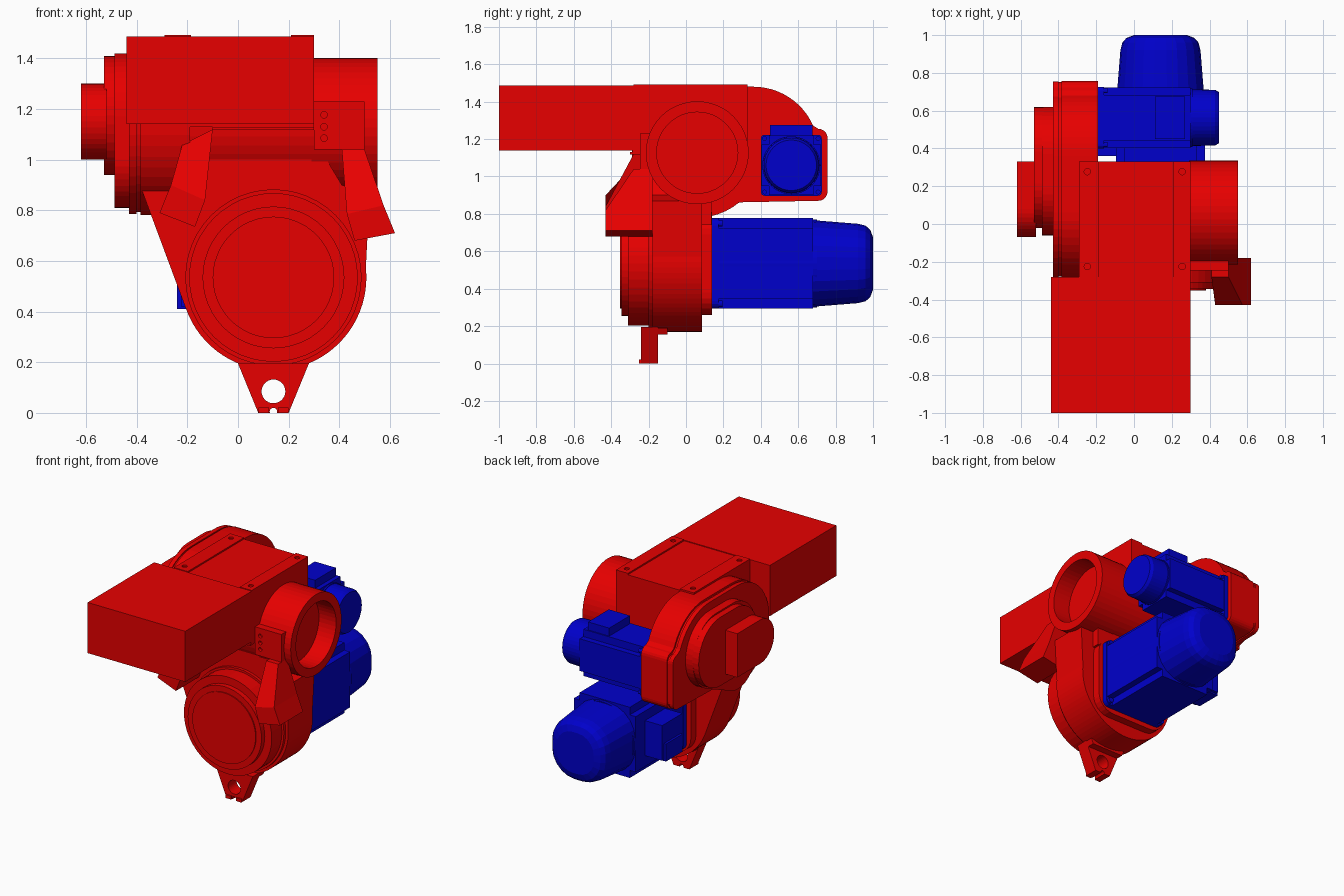
import bpy, bmesh
from math import sin, cos, radians

if "Cube" in bpy.data.objects:
    bpy.data.objects.remove(bpy.data.objects["Cube"])


def material(name, colour):
    m = bpy.data.materials.new(name)
    m.diffuse_color = colour
    m.use_nodes = True
    m.node_tree.nodes["Principled BSDF"].inputs["Base Color"].default_value = m.diffuse_color
    return m


RED = material("red_paint", (0.8, 0.0, 0.0, 1))
BLUE = material("blue_paint", (0.0, 0.0, 0.6, 1))


def loft(name, rings, mat=RED):
    """Closed solid skinned through rings with equal point counts."""
    bm = bmesh.new()
    vs = [[bm.verts.new(p) for p in r] for r in rings]
    n = len(vs[0])
    for a, b in zip(vs, vs[1:]):
        for i in range(n):
            bm.faces.new((a[i], a[(i + 1) % n], b[(i + 1) % n], b[i]))
    bm.faces.new(vs[0])
    bm.faces.new(vs[-1])
    bmesh.ops.recalc_face_normals(bm, faces=bm.faces)
    me = bpy.data.meshes.new(name)
    bm.to_mesh(me)
    bm.free()
    me.materials.append(mat)
    ob = bpy.data.objects.new(name, me)
    bpy.context.collection.objects.link(ob)
    return ob


def place(p, axis, d):
    return {"x": (d, p[0], p[1]), "y": (p[0], d, p[1]), "z": (p[0], p[1], d)}[axis]


def prism(name, pts, axis, a, b, mat=RED):
    return loft(name, [[place(p, axis, d) for p in pts] for d in (a, b)], mat)


def arc(cx, cy, r, a0, a1, n):
    return [(cx + r * cos(radians(a0 + (a1 - a0) * i / n)),
             cy + r * sin(radians(a0 + (a1 - a0) * i / n))) for i in range(n + 1)]


def cyl(name, cx, cy, r, axis, a, b, mat=RED, n=48):
    return prism(name, arc(cx, cy, r, 0, 360, n)[:-1], axis, a, b, mat)


def rrect(cx, cy, hw, hh, r, n=4):
    pts = []
    for sx, sy, a in ((1, 1, 0), (-1, 1, 90), (-1, -1, 180), (1, -1, 270)):
        pts += arc(cx + sx * (hw - r), cy + sy * (hh - r), r, a, a + 90, n)
    return pts


def box(name, x, y, z, mat=RED):
    return prism(name, [(x[0], y[0]), (x[1], y[0]), (x[1], y[1]), (x[0], y[1])], "z", z[0], z[1], mat)


def cut(ob, *cutters):
    for c in cutters:
        c.hide_render = True
        m = ob.modifiers.new("cut", "BOOLEAN")
        m.object, m.operation, m.solver = c, "DIFFERENCE", "EXACT"
        bpy.context.view_layer.objects.active = ob
        bpy.ops.object.modifier_apply(modifier=m.name)
        bpy.data.objects.remove(c)


# Upper housing with the long duct and top strips
box("outlet_duct", (-0.44, 0.30), (-1, -0.28), (1.14, 1.487))
box("upper_housing", (-0.29, 0.30), (-0.285, 0.33), (1.13, 1.482))
cyl("drum_housing", 0.06, 1.127, 0.272, "x", -0.29, 0.30)
box("duct_lip", (-0.10, 0.30), (-0.30, -0.2), (1.118, 1.13))
for i, (a, b) in enumerate(((-0.29, -0.185), (0.21, 0.30))):
    strip = box(f"top_strip_{i}", (a, b), (-0.28, 0.33), (1.47, 1.492))
    xc = (-0.247, 0.255)[i]
    cut(strip, *[cyl("hole", xc, y, 0.017, "z", 1.478, 1.6, n=16) for y in (-0.225, 0.277)])

# Open tube on the right
tube = cyl("intake_tube", 0.06, 1.127, 0.275, "x", 0.29, 0.55)
cut(tube, cyl("bore", 0.06, 1.127, 0.217, "x", 0.42, 0.7))

# Belt cover on the left, in three layers with a seam groove
def cover(s):
    return (arc(0.06, 1.13, 0.35 - s, 90, 310, 30)
            + arc(0.707, 0.92 + s, 0.05 - s / 2, 270, 360, 5)
            + arc(0.707, 1.205 - s, 0.05 - s / 2, 0, 90, 5)
            + arc(0.36, 1.13, 0.35 - s, 24, 90, 12))


prism("belt_cover_outer", cover(0.004), "x", -0.43, -0.40)
prism("belt_cover_groove", cover(0.012), "x", -0.402, -0.383)
prism("belt_cover_inner", cover(0), "x", -0.385, -0.19)
prism("cover_disc", arc(0.37, 1.17, 0.25, -65, 90, 20) + arc(0.19, 1.17, 0.25, 90, 180, 12)
      + arc(0.13, 1.0, 0.19, 180, 295, 14), "x", -0.487, -0.42)
prism("cover_cap", arc(0.385, 1.175, 0.235, -90, 90, 20) + arc(0.215, 1.175, 0.235, 90, 270, 20),
      "x", -0.53, -0.48)
prism("cover_knob", [(0.33, 1.0), (0.33, 1.3)] + arc(0.08, 1.15, 0.15, 90, 270, 20), "x", -0.62, -0.52)

# Lower gear housing and its front lids
CX, CZ = 0.14, 0.535
prism("lower_housing", arc(CX, CZ, 0.367, 200, 366, 36)
      + [(0.52, 0.87), (0.41, 0.90), (0.29, 1.1), (-0.28, 1.1), (-0.38, 0.88)], "y", -0.18, 0.085)
prism("rear_body", rrect(CX, CZ, 0.275, 0.275, 0.12, 6), "y", 0.08, 0.14)
box("rear_neck", (-0.2, 0.42), (0.08, 0.135), (0.74, 0.88))
for i, (r, y) in enumerate(((0.348, -0.2), (0.333, -0.31), (0.28, -0.345), (0.24, -0.352))):
    cyl(f"front_lid_{i}", CX, CZ, r, "y", y, -0.17)

# Foot bracket with pin hole and notch
foot = prism("foot", [(0.0, 0.195), (0.08, 0.0), (0.2, 0.0), (0.28, 0.195)], "y", -0.24, -0.15)
cut(foot, cyl("hole", CX, 0.085, 0.047, "y", -0.4, 0, n=32), cyl("notch", CX, 0.005, 0.015, "y", -0.4, 0, n=16))
prism("foot_flange", [(0.018, 0.155), (0.262, 0.155), (0.278, 0.19), (0.002, 0.19)], "y", -0.235, -0.10)
for i, (a, b) in enumerate(((0.08, 0.122), (0.158, 0.2))):
    box(f"foot_lip_{i}", (a, b), (-0.25, -0.2), (0, 0.022))

# Mounting plate and two lifting arms
plate = box("arm_plate", (0.30, 0.50), (-0.245, -0.19), (1.04, 1.23))
cut(plate, *[cyl("hole", 0.34, z, 0.013, "y", -0.4, -0.225, n=16) for z in (1.085, 1.13, 1.177)])


def arm(name, outline):
    """outline: left/right (x, z) pairs for the top, shoulder and tip."""
    rings = []
    for (l, r), (f, b) in zip(outline, ((-0.28, -0.18), (-0.43, -0.18), (-0.43, -0.18))):
        rings.append([(l[0], f, l[1]), (r[0], f, r[1]), (r[0], b, r[1]), (l[0], b, l[1])])
    loft(name, rings)


arm("arm_right", [((0.41, 1.04), (0.50, 1.04)), ((0.43, 0.785), (0.575, 0.82)), ((0.46, 0.68), (0.62, 0.71))])
arm("arm_left", [((-0.22, 1.06), (-0.10, 1.12)), ((-0.265, 0.90), (-0.13, 0.84)), ((-0.31, 0.79), (-0.17, 0.735))])

# Lower motor: flange, finned body, tapered cowl, terminal box
prism("motor_flange", rrect(CX, CZ, 0.242, 0.242, 0.04), "y", 0.135, 0.175, BLUE)
cyl("motor_core", CX, CZ, 0.236, "y", 0.15, 0.70, BLUE)
box("motor_side_ribs", (CX - 0.235, CX + 0.235), (0.17, 0.68), (CZ - 0.19, CZ + 0.19), BLUE)
box("motor_top_ribs", (CX - 0.19, CX + 0.19), (0.17, 0.68), (CZ - 0.242, CZ + 0.242), BLUE)
loft("motor_cowl", [[(p[0], y, p[1]) for p in rrect(CX, CZ, h, h, h * 0.85, 5)] for y, h in
     ((0.67, 0.232), (0.72, 0.228), (0.92, 0.212), (0.96, 0.202), (0.985, 0.180), (1.0, 0.14))], BLUE)
for sx in (-1, 1):
    for sz in (-1, 1):
        cyl("motor_bolt", CX + sx * 0.215, CZ + sz * 0.215, 0.018, "y", 0.17, 0.195, BLUE, 12)
box("terminal_box", (-0.225, -0.08), (0.36, 0.58), (0.42, 0.66), BLUE)
box("terminal_lid", (-0.24, -0.1), (0.38, 0.56), (0.41, 0.53), BLUE)

# Upper motor: flange, ribbed body, round end cap, terminal box
UY, UZ = 0.563, 1.06
prism("small_motor_flange", rrect(UY, UZ, 0.163, 0.163, 0.02), "x", -0.195, -0.16, BLUE)
box("small_motor_side_ribs", (-0.17, 0.30), (UY - 0.16, UY + 0.16), (UZ - 0.11, UZ + 0.11), BLUE)
box("small_motor_top_ribs", (-0.17, 0.30), (UY - 0.12, UY + 0.12), (UZ - 0.16, UZ + 0.16), BLUE)
cyl("small_motor_core", UY, UZ, 0.155, "x", -0.17, 0.31, BLUE)
loft("small_motor_cap", [[(x, p[0], p[1]) for p in arc(UY, UZ, r, 0, 360, 40)[:-1]]
     for x, r in ((0.30, 0.15), (0.43, 0.147), (0.45, 0.135))], BLUE)
box("small_terminal_box", (0.11, 0.27), (0.45, 0.675), (1.18, 1.275), BLUE)
for sy in (-1, 1):
    for sz in (-1, 1):
        cyl("small_motor_bolt", UY + sy * 0.143, UZ + sz * 0.143, 0.013, "x", -0.17, -0.14, BLUE, 12)
